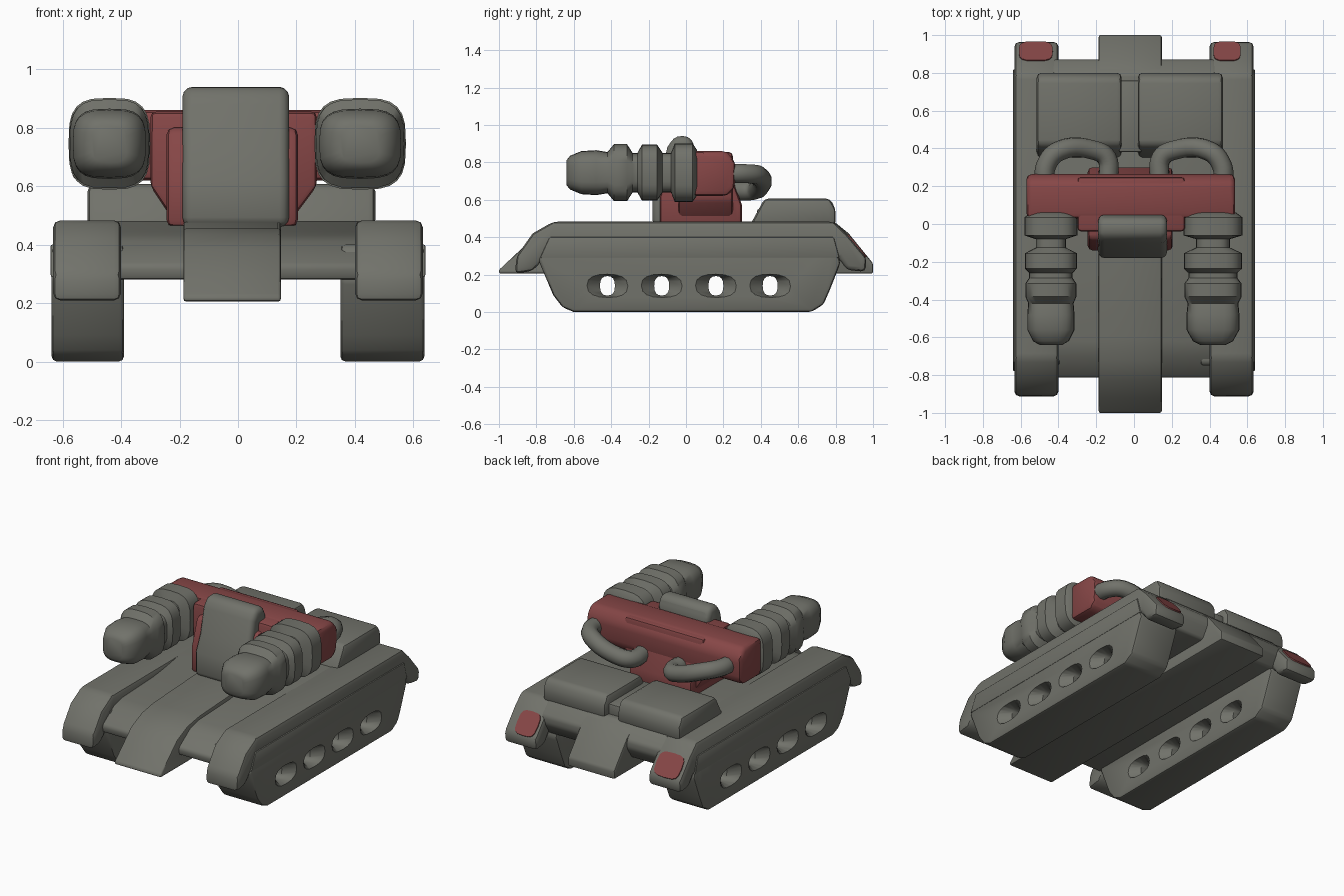
import bpy, bmesh, math
from mathutils import Vector

if "Cube" in bpy.data.objects:
    bpy.data.objects.remove(bpy.data.objects["Cube"])


def material(name, rgb):
    m = bpy.data.materials.new(name)
    m.diffuse_color = (*rgb, 1)
    m.use_nodes = True
    m.node_tree.nodes["Principled BSDF"].inputs["Base Color"].default_value = m.diffuse_color
    return m


GREY = material("armour grey", (0.165, 0.168, 0.145))
RED = material("dull red", (0.24, 0.062, 0.062))


def finish(name, bm, mat, bevel=0.0, segments=2):
    bmesh.ops.recalc_face_normals(bm, faces=bm.faces)
    me = bpy.data.meshes.new(name)
    bm.to_mesh(me)
    bm.free()
    me.materials.append(mat)
    ob = bpy.data.objects.new(name, me)
    bpy.context.collection.objects.link(ob)
    if bevel:
        b = ob.modifiers.new("bevel", 'BEVEL')
        b.width, b.segments, b.limit_method = bevel, segments, 'ANGLE'
        b.angle_limit = math.radians(25)
    return ob


def slab(name, profile, x0, x1, mat=GREY, bevel=0.0, segments=2):
    """Extrude a (y, z) side profile from x0 to x1."""
    bm = bmesh.new()
    f = bm.faces.new([bm.verts.new((x0, y, z)) for y, z in profile])
    r = bmesh.ops.extrude_face_region(bm, geom=[f])
    moved = [v for v in r["geom"] if isinstance(v, bmesh.types.BMVert)]
    bmesh.ops.translate(bm, verts=moved, vec=(x1 - x0, 0, 0))
    return finish(name, bm, mat, bevel, segments)


def box(name, x, y, z, mat=GREY, bevel=0.0, segments=2):
    return slab(name, [(y[0], z[0]), (y[1], z[0]), (y[1], z[1]), (y[0], z[1])],
                x[0], x[1], mat, bevel, segments)


def loft(bm, rings):
    """Skin a list of equal point rings and cap both ends."""
    rings = [[bm.verts.new(p) for p in ring] for ring in rings]
    n = len(rings[0])
    for a, b in zip(rings, rings[1:]):
        for i in range(n):
            j = (i + 1) % n
            bm.faces.new((a[i], a[j], b[j], b[i]))
    bm.faces.new(rings[0])
    bm.faces.new(rings[-1])


def oval(n, ru, rv, power=1.0):
    pts = []
    for i in range(n):
        c, s = math.cos(2 * math.pi * i / n), math.sin(2 * math.pi * i / n)
        pts.append((ru * math.copysign(abs(c) ** power, c), rv * math.copysign(abs(s) ** power, s)))
    return pts


def gun(name, cx, cz, stations, widen=1.0):
    bm = bmesh.new()
    loft(bm, [[(cx + u, y, cz + v) for u, v in oval(24, rx * widen, rz, 0.62)]
              for y, rx, rz in stations])
    return finish(name, bm, GREY)


def pipe(name, points, radius):
    cu = bpy.data.curves.new(name, 'CURVE')
    cu.dimensions, cu.bevel_depth, cu.bevel_resolution = '3D', radius, 3
    cu.resolution_u, cu.use_fill_caps = 5, True
    sp = cu.splines.new('BEZIER')
    sp.bezier_points.add(len(points) - 1)
    for bp, p in zip(sp.bezier_points, points):
        bp.co = Vector(p)
        bp.handle_left_type = bp.handle_right_type = 'AUTO'
    cu.materials.append(GREY)
    ob = bpy.data.objects.new(name, cu)
    bpy.context.collection.objects.link(ob)


# Hull between the tracks
slab("hull", [(-0.81, 0.28), (-0.815, 0.33), (-0.70, 0.41), (-0.62, 0.432), (-0.30, 0.445),
              (0.0, 0.48), (0.80, 0.48), (0.87, 0.41), (0.87, 0.36), (0.82, 0.28)],
     -0.43, 0.43, bevel=0.015)

# Central keel with front and rear prows
slab("keel", [(-1.0, 0.205), (1.0, 0.205), (1.0, 0.26), (0.87, 0.42), (0.79, 0.485),
              (-0.10, 0.48), (-0.60, 0.455), (-0.72, 0.435), (-0.83, 0.385), (-0.92, 0.30),
              (-1.0, 0.225)], -0.187, 0.147, bevel=0.012)

# Cutter for the wheel openings, flared into long dents on both faces of each track
bm = bmesh.new()
FLARE, HOLE = (0.135, 0.066), (0.04, 0.052)
for y in (-0.42, -0.13, 0.16, 0.45):
    loft(bm, [[(x, y + u, 0.14 + v) for u, v in oval(16, *r, 0.8)]
              for x, r in ((-0.66, FLARE), (-0.58, HOLE), (-0.44, HOLE), (-0.36, FLARE),
                           (0.33, FLARE), (0.42, HOLE), (0.58, HOLE), (0.66, FLARE))])
cutter = finish("wheel_opening_cutter", bm, GREY)
cutter.hide_render = True
cutter.display_type = 'WIRE'

TRACK = [(-0.60, 0.0), (0.67, 0.0), (0.735, 0.04), (0.77, 0.12), (0.825, 0.26),
         (0.80, 0.40), (-0.74, 0.40), (-0.79, 0.28), (-0.71, 0.09), (-0.66, 0.025)]
FENDER = [(-0.915, 0.205), (-0.82, 0.22), (-0.76, 0.285), (0.82, 0.285), (0.86, 0.225),
          (0.96, 0.215), (0.965, 0.29), (0.86, 0.415), (0.79, 0.483), (-0.71, 0.483),
          (-0.82, 0.42), (-0.905, 0.30)]
for s, side, inner in ((-1, "left", 0.39), (1, "right", 0.35)):
    # Track block with openings
    tr = slab(f"{side}_track", TRACK, s * inner, s * 0.638, bevel=0.018)
    cut = tr.modifiers.new("openings", 'BOOLEAN')
    cut.object, cut.operation, cut.solver = cutter, 'DIFFERENCE', 'EXACT'
    # Fender over the track, with skirt panel
    slab(f"{side}_fender", FENDER, s * 0.40, s * 0.633, bevel=0.025)
    slab(f"{side}_skirt", [(-0.78, 0.29), (0.82, 0.29), (0.79, 0.40), (-0.73, 0.40)],
         s * 0.60, s * 0.641, bevel=0.006)
    # Red tail lamp lying on the rear slope of the fender
    x0, x1 = (-0.61, -0.43) if s < 0 else (0.42, 0.565)
    centre = Vector(((x0 + x1) / 2, 0.9125, 0.3525))
    t = Vector((0, 0.105, -0.125)).normalized()
    n = Vector((0, 0.125, 0.105)).normalized()
    bm = bmesh.new()
    loft(bm, [[centre + Vector((u, 0, 0)) + t * w + n * h
               for u, w in oval(16, (x1 - x0) / 2, 0.078, 0.55)] for h in (-0.002, 0.006)])
    finish(f"{side}_tail_lamp", bm, RED)

# Raised engine covers on the rear deck
for name, x0, x1 in (("left_engine_cover", -0.515, -0.065), ("right_engine_cover", 0.02, 0.47)):
    slab(name, [(0.34, 0.46), (0.80, 0.46), (0.80, 0.55), (0.77, 0.607), (0.42, 0.607)],
         x0, x1, bevel=0.025)
box("engine_cover_bridge", (-0.08, 0.04), (0.38, 0.76), (0.46, 0.55), bevel=0.01)

# Turret: red neck, shoulders and crossbar, grey head plate
slab("turret_neck", [(-0.14, 0.46), (0.30, 0.46), (0.30, 0.57), (0.26, 0.68), (0.24, 0.80),
                     (-0.08, 0.80), (-0.14, 0.62)], -0.245, 0.205, RED, 0.025)
slab("turret_crossbar", [(0.03, 0.62), (0.22, 0.62), (0.26, 0.66), (0.265, 0.80), (0.22, 0.86),
                         (0.03, 0.86)], -0.57, 0.535, RED, 0.03)
bm = bmesh.new()
loft(bm, [[(x0, -0.04, z), (x1, -0.04, z), (x1, 0.25, z), (x0, 0.25, z)]
          for z, x0, x1 in ((0.48, -0.22, 0.18), (0.60, -0.30, 0.27), (0.855, -0.30, 0.27))])
finish("turret_shoulders", bm, RED, 0.02)
slab("turret_head", [(-0.18, 0.46), (0.04, 0.46), (0.05, 0.88), (0.02, 0.94), (-0.06, 0.94),
                     (-0.10, 0.88), (-0.135, 0.72), (-0.18, 0.62)], -0.19, 0.175, GREY, 0.045, 3)

# Twin ringed guns
STATIONS = [(-0.64, .06, .065), (-0.62, .095, .09), (-0.56, .125, .115), (-0.48, .125, .12),
            (-0.42, .12, .11), (-0.385, .135, .152), (-0.315, .135, .152), (-0.285, .115, .105),
            (-0.26, .115, .105), (-0.235, .138, .15), (-0.155, .138, .15), (-0.125, .08, .105),
            (-0.08, .08, .105), (-0.06, .14, .157), (0.035, .14, .157), (0.06, .11, .12)]
gun("left_gun", -0.44, 0.745, STATIONS)
gun("right_gun", 0.418, 0.745, STATIONS, 1.12)

# Hoses from the crossbar ends back to the neck
for s, side in ((-1, "left"), (1, "right")):
    pipe(f"{side}_hose", [(s * 0.475, 0.22, 0.74), (s * 0.465, 0.31, 0.74),
                          (s * 0.40, 0.385, 0.73), (s * 0.21, 0.39, 0.665),
                          (s * 0.145, 0.35, 0.65), (s * 0.135, 0.24, 0.65)], 0.053)

# Bake modifiers and curves, then smooth while keeping edges
parts = [o for o in bpy.context.scene.objects if o != cutter]
bpy.ops.object.select_all(action='DESELECT')
for o in parts:
    o.select_set(True)
bpy.context.view_layer.objects.active = parts[0]
bpy.ops.object.convert(target='MESH')
bpy.ops.object.shade_smooth_by_angle(angle=math.radians(40))
